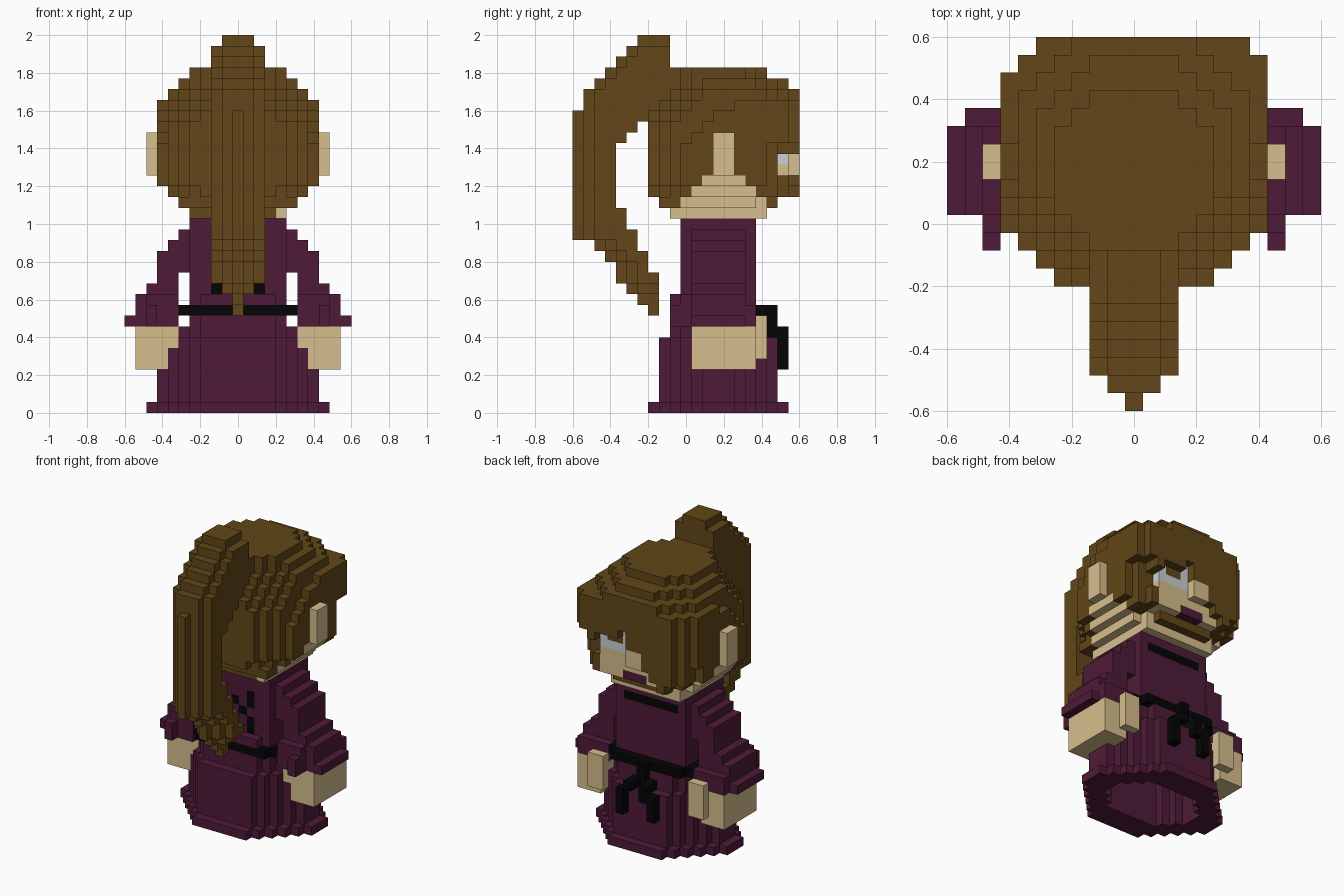
import bpy, bmesh, math

if "Cube" in bpy.data.objects:
    bpy.data.objects.remove(bpy.data.objects["Cube"])

V = 2 / 35          # edge of one cube
COLOURS = {
    "brown_hair": (0.122, 0.062, 0.009),
    "tan_skin": (0.68, 0.52, 0.27),
    "plum_cloth": (0.078, 0.011, 0.040),
    "black_trim": (0.0015, 0.0015, 0.0015),
    "pale_eye": (0.60, 0.63, 0.66),
}
mats = {}
for name, rgb in COLOURS.items():
    mats[name] = bpy.data.materials.new(name)
    mats[name].diffuse_color = (*rgb, 1)

cells = {}          # (x, y, z) -> (part, colour)


def put(part, colour, xs, ys, zs):
    """Fill an inclusive box of cubes."""
    for x in range(xs[0], xs[1] + 1):
        for y in range(ys[0], ys[1] + 1):
            for z in range(zs[0], zs[1] + 1):
                cells[x, y, z] = (part, colour)


def both(part, colour, xs, ys, zs):
    """Fill a box on both sides of the body."""
    put(part, colour, xs, ys, zs)
    put(part, colour, (-xs[1], -xs[0]), ys, zs)


def clear(xs, ys, zs):
    for c in [c for c in cells if xs[0] <= c[0] <= xs[1]
              and ys[0] <= c[1] <= ys[1] and zs[0] <= c[2] <= zs[1]]:
        del cells[c]


def footprint(hw, y0, y1, back, front):
    """Rectangle with stepped corners, as rows of (y, half width)."""
    return [(y, hw - max(0, back - (y - y0), front - (y1 - y)))
            for y in range(y0, y1 + 1)]


def slab(part, colour, z0, z1, *shape):
    for y, w in footprint(*shape):
        put(part, colour, (-w, w), (y, y), (z0, z1))


# Skirt, widening to a hem and hollow underneath
P = "plum_cloth"
slab("skirt", P, 0, 0, 8, -3, 9, 5, 5)
slab("skirt", P, 1, 4, 7, -2, 8, 4, 4)
slab("skirt", P, 5, 6, 6, -2, 8, 3, 3)
slab("skirt", P, 7, 7, 6, -1, 7, 3, 3)
for z in range(6):
    for y, w in footprint(5, 0, 6, 2, 2):
        clear((-w, w), (y, y), (z, z))

# Bodice
slab("bodice", P, 8, 8, 4, -1, 7, 1, 1)
slab("bodice", P, 10, 10, 4, -1, 6, 1, 0)
slab("bodice", P, 11, 17, 4, 0, 6, 0, 0)

# Belt, knot and hanging cords
B = "black_trim"
slab("belt", B, 9, 9, 5, -1, 7, 1, 1)
put("belt_knot", B, (0, 0), (8, 8), (8, 9))
both("belt_cord", B, (1, 1), (8, 9), (7, 7))
put("belt_cord", B, (-1, -1), (9, 9), (6, 7))
both("belt_cord", B, (2, 2), (9, 9), (4, 6))

# Collar and back lacing
put("collar", B, (-3, 3), (6, 6), (16, 16))
for x, z0, z1 in ((2, 11, 12), (1, 13, 13), (0, 14, 14), (2, 14, 15)):
    both("back_lacing", B, (x, x), (0, 0), (z0, z1))

# Sleeves: upper arm steps outward to a wide cuff
for z, outer in ((17, 4), (16, 5), (15, 6), (14, 7), (13, 7), (12, 7), (11, 8)):
    both("sleeve", P, (6 if z < 13 else 4, outer), (1, 5), (z, z))
both("sleeve", P, (6, 9), (1, 5), (10, 10))
both("sleeve", P, (6, 9), (1, 6), (8, 9))
both("sleeve", P, (6, 8), (0, 0), (8, 10))
both("sleeve", P, (8, 8), (-1, -1), (8, 9))
both("sleeve", P, (10, 10), (1, 5), (8, 8))

# Hands with thumbs
S = "tan_skin"
both("hand", S, (7, 9), (1, 6), (4, 7))
both("hand", S, (6, 6), (1, 6), (6, 7))
both("thumb", S, (6, 7), (7, 7), (5, 8))

# Hair cap
H = "brown_hair"
for z0, z1, *shape in ((18, 18, 4, -1, 7, 0, 0), (19, 19, 5, -2, 8, 0, 2),
                       (20, 20, 6, -3, 10, 3, 2), (21, 26, 7, -3, 10, 3, 2),
                       (27, 27, 7, -3, 10, 4, 2), (28, 28, 7, -2, 10, 4, 2),
                       (29, 29, 6, -2, 10, 4, 3), (30, 30, 5, -1, 9, 3, 3),
                       (31, 31, 4, 0, 7, 1, 2)):
    slab("hair", H, z0, z1, *shape)
put("hair", H, (6, 6), (10, 10), (25, 28))
put("hair", H, (7, 7), (9, 9), (25, 28))
# round the sides towards the crown and the fringe towards the jaw
for y in range(0, 5):
    for x in (-7, 7):
        clear((x, x), (y, y), (25 + min(y, 3), 28))
clear((-7, -7), (8, 10), (19, 22))
clear((-6, -6), (7, 10), (19, 20))
clear((-5, -5), (9, 10), (19, 20))

# Jaw rising in steps towards the ears
for z, y0, y1 in ((18, 0, 7), (19, 0, 7), (20, 1, 6), (21, 2, 5)):
    for c in list(cells):
        if c[2] == z and y0 <= c[1] <= y1:
            cells[c] = ("head", S)
put("head", S, (4, 4), (-1, -1), (18, 18))

# Face opening beneath the swept fringe
clear((5, 7), (9, 10), (19, 23))
clear((6, 7), (9, 10), (24, 24))
clear((7, 7), (8, 8), (19, 24))
for z, left, depth in ((19, -5, 8), (20, -3, 9), (21, -2, 9), (22, -1, 9),
                       (23, -1, 9), (24, 1, 9), (25, 1, 9)):
    right = 1 if z == 25 else 4
    clear((left, right), (depth + 1, 10), (z, z))
    for y in range(depth - 2, depth + 1):
        if (left, y, z) in cells or z > 19:
            put("face", S, (left, right), (y, y), (z, z))
put("nose", S, (-1, 0), (10, 10), (22, 23))
put("mouth", P, (-1, 1), (9, 9), (20, 20))
# short lock beside the cheek
put("hair", H, (5, 5), (9, 9), (20, 21))

# Eye with a brown iris
put("eye", "pale_eye", (1, 4), (9, 9), (23, 23))
put("eye", "pale_eye", (1, 1), (9, 9), (24, 25))
put("eye", "pale_eye", (4, 4), (9, 9), (24, 24))
put("iris", H, (2, 3), (9, 9), (24, 24))

# Ears
both("ear", S, (8, 8), (3, 4), (22, 25))
both("ear", S, (7, 7), (3, 4), (22, 25))

# Ponytail: back and front edge of each run of layers, from the top down
TAIL = ((34, 34, -4, -2), (33, 33, -5, -2), (32, 32, -6, -2), (31, 31, -7, -1),
        (30, 30, -8, -1), (28, 29, -9, -2), (27, 27, -10, -3), (26, 26, -10, -5),
        (25, 25, -10, -6), (19, 24, -10, -7), (17, 18, -10, -6),
        (16, 16, -10, -5), (15, 15, -8, -5), (14, 14, -7, -4), (13, 13, -6, -4),
        (12, 12, -6, -3), (11, 11, -5, -3), (10, 10, -4, -3), (9, 9, -3, -3))
for z0, z1, y0, y1 in TAIL:
    limit = 1 if z0 in (34, 11) else 0 if z0 < 11 else 2
    for y in range(y0, y1 + 1):
        # outer edge comes to a stepped ridge, blunter near the top
        w = min(limit, y - y0 + (1 if z0 >= 28 else 0))
        put("ponytail", H, (-w, w), (y, y), (z0, z1))

# Each cube side: direction and its corners
SIDES = []
for axis in range(3):
    for sign in (-1, 1):
        u, v = (axis + 1) % 3, (axis + 2) % 3
        quad = []
        for a, b in ((0, 0), (1, 0), (1, 1), (0, 1)):
            p = [0, 0, 0]
            p[axis], p[u], p[v] = (sign + 1) // 2, a, b
            quad.append(tuple(p))
        d = [0, 0, 0]
        d[axis] = sign
        SIDES.append((tuple(d), quad if sign > 0 else quad[::-1]))


def build(part):
    """Make one object from the exposed cube sides of a part."""
    bm = bmesh.new()
    verts = {}
    colour = None
    for c, (owner, col) in cells.items():
        if owner != part:
            continue
        colour = col
        for d, quad in SIDES:
            if (c[0] + d[0], c[1] + d[1], c[2] + d[2]) in cells:
                continue
            face = []
            for q in quad:
                k = (c[0] + q[0], c[1] + q[1], c[2] + q[2])
                if k not in verts:
                    verts[k] = bm.verts.new(((k[0] - 0.5) * V, (k[1] - 0.5) * V, k[2] * V))
                face.append(verts[k])
            bm.faces.new(face)
    if bm.faces:
        mesh = bpy.data.meshes.new(part)
        bm.to_mesh(mesh)
        mesh.materials.append(mats[colour])
        bpy.context.collection.objects.link(bpy.data.objects.new(part, mesh))
    bm.free()


for part in sorted({owner for owner, _ in cells.values()}):
    build(part)

for m in bpy.data.materials:
    if m.users and not m.is_grease_pencil:
        m.use_nodes = True
        m.node_tree.nodes["Principled BSDF"].inputs["Base Color"].default_value = m.diffuse_color
